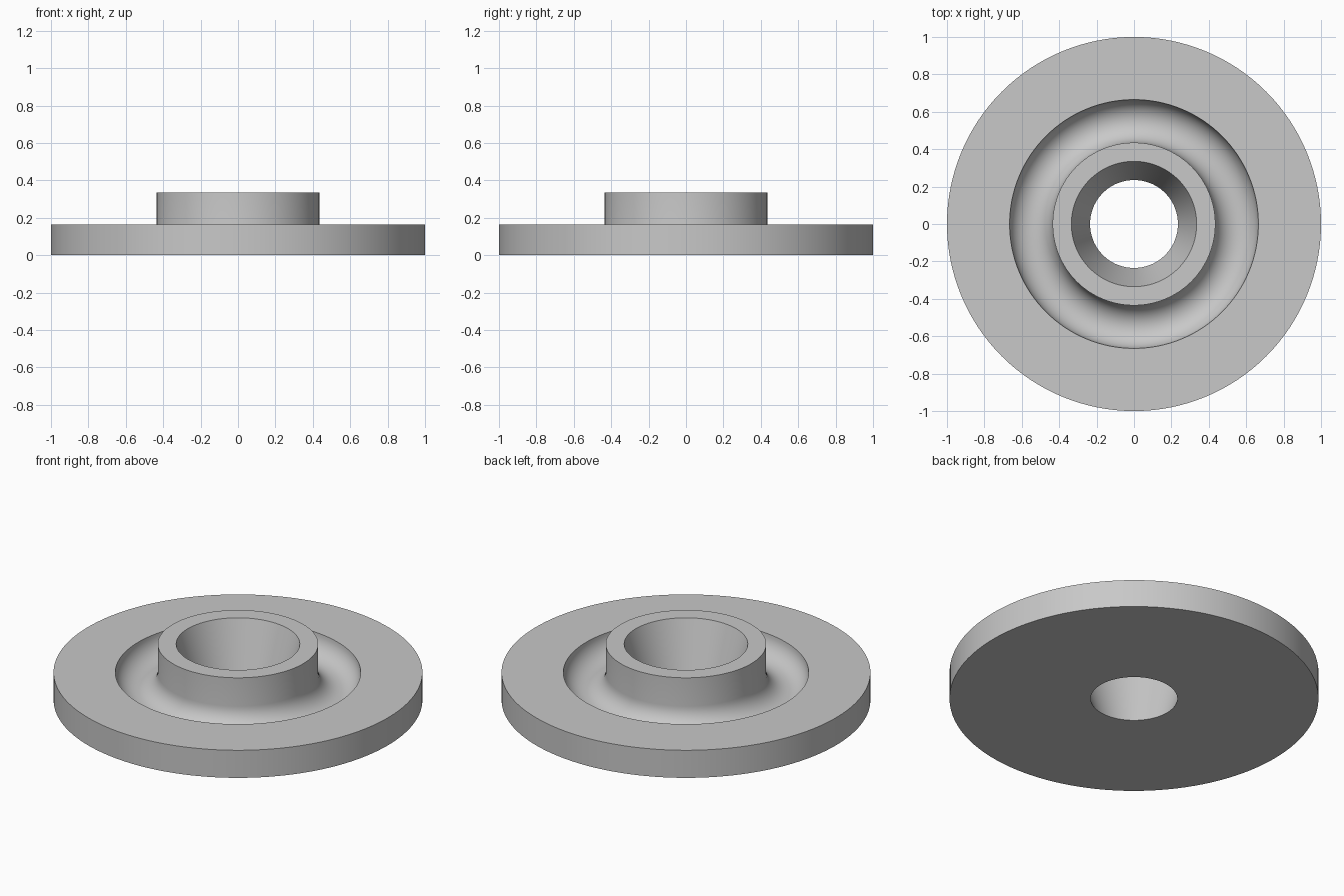
import bpy, bmesh, math

cube = bpy.data.objects.get("Cube")
if cube:
    bpy.data.objects.remove(cube, do_unlink=True)

SEGMENTS = 128
GROOVE_STEPS = 20

# Plain grey metal
grey = bpy.data.materials.new("light_grey")
grey.use_nodes = True
colour = (0.58, 0.58, 0.58, 1)
grey.diffuse_color = colour
grey.node_tree.nodes["Principled BSDF"].inputs["Base Color"].default_value = colour


def lathe(name, profile, material):
    """Spin a closed (radius, height) profile around the z axis."""
    bm = bmesh.new()
    verts = [bm.verts.new((r, 0, z)) for r, z in profile]
    edges = [bm.edges.new((v, verts[(i + 1) % len(verts)])) for i, v in enumerate(verts)]
    bmesh.ops.spin(bm, geom=verts + edges, cent=(0, 0, 0), axis=(0, 0, 1),
                   angle=math.tau, steps=SEGMENTS, use_merge=True)
    bmesh.ops.remove_doubles(bm, verts=bm.verts, dist=0.0001)
    bmesh.ops.recalc_face_normals(bm, faces=bm.faces)
    mesh = bpy.data.meshes.new(name)
    bm.to_mesh(mesh)
    bm.free()
    mesh.materials.append(material)
    obj = bpy.data.objects.new(name, mesh)
    bpy.context.collection.objects.link(obj)
    bpy.ops.object.select_all(action="DESELECT")
    obj.select_set(True)
    bpy.context.view_layer.objects.active = obj
    bpy.ops.object.shade_smooth_by_angle(angle=math.radians(30))
    return obj


# Flange with a round-bottomed groove, raised hub and tapered bore
flange_top, hub_top = 0.165, 0.335
groove_outer, hub_radius = 0.665, 0.435
groove_mid = (groove_outer + hub_radius) / 2
groove_radius = (groove_outer - hub_radius) / 2
groove = []
for i in range(GROOVE_STEPS + 1):
    a = math.pi * i / GROOVE_STEPS
    groove.append((groove_mid + groove_radius * math.cos(a),
                   flange_top - groove_radius * math.sin(a)))

profile = [(0.235, 0), (1, 0), (1, flange_top)] + groove
profile += [(hub_radius, hub_top), (0.335, hub_top)]
lathe("flanged_hub", profile, grey)
